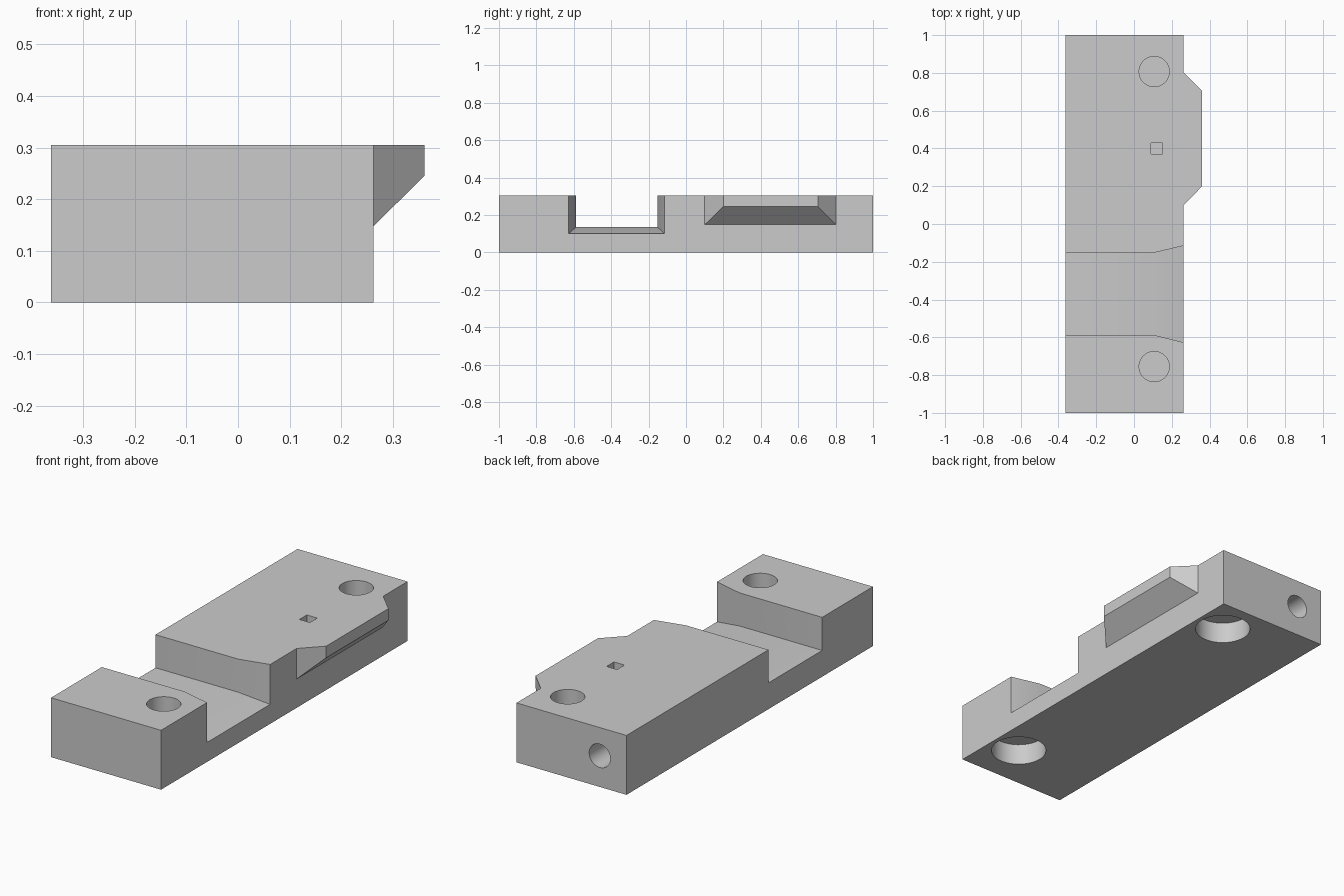
import bpy
import bmesh
from math import radians
from mathutils import Matrix

cube = bpy.data.objects.get("Cube")
if cube:
    bpy.data.objects.remove(cube, do_unlink=True)

grey = bpy.data.materials.new("plain grey")
grey.use_nodes = True
grey.diffuse_color = (0.6, 0.6, 0.6, 1)
grey.node_tree.nodes["Principled BSDF"].inputs["Base Color"].default_value = (0.6, 0.6, 0.6, 1)

LEFT, RIGHT, TOP = -0.362, 0.263, 0.305
HOLE_X = 0.107


def finish(name, bm):
    bmesh.ops.recalc_face_normals(bm, faces=bm.faces)
    mesh = bpy.data.meshes.new(name)
    bm.to_mesh(mesh)
    bm.free()
    mesh.materials.append(grey)
    obj = bpy.data.objects.new(name, mesh)
    bpy.context.collection.objects.link(obj)
    return obj


def loft(name, sections):
    """Join rectangles (x, y0, y1, z0, z1) along x into one solid."""
    bm = bmesh.new()
    rings = [[bm.verts.new(p) for p in ((x, y0, z0), (x, y1, z0), (x, y1, z1), (x, y0, z1))]
             for x, y0, y1, z0, z1 in sections]
    for a, b in zip(rings, rings[1:]):
        for i in range(4):
            j = (i + 1) % 4
            bm.faces.new((a[i], a[j], b[j], b[i]))
    bm.faces.new(rings[0])
    bm.faces.new(rings[-1])
    return finish(name, bm)


def cylinder(name, centre, radius, depth, turn=0):
    bm = bmesh.new()
    place = Matrix.Translation(centre) @ Matrix.Rotation(radians(turn), 4, "X")
    bmesh.ops.create_cone(bm, cap_ends=True, segments=48, radius1=radius,
                          radius2=radius, depth=depth, matrix=place)
    return finish(name, bm)


def combine(body, tool, operation):
    tool.hide_render = True
    mod = body.modifiers.new(tool.name, "BOOLEAN")
    mod.operation = operation
    mod.solver = "EXACT"
    mod.object = tool
    bpy.context.view_layer.objects.active = body
    bpy.ops.object.modifier_apply(modifier=mod.name)
    bpy.data.objects.remove(tool, do_unlink=True)


# Main block with the chamfered side lug
body = loft("mounting_block", [(LEFT, -1, 1, 0, TOP), (RIGHT, -1, 1, 0, TOP)])
lug = loft("side_lug", [(0.2, 0.1, 0.803, 0.148, TOP), (RIGHT, 0.1, 0.803, 0.148, TOP),
                        (0.361, 0.2, 0.705, 0.245, TOP)])
combine(body, lug, "UNION")

# Cross channel, flaring towards the right end
channel = loft("channel_cutter", [(-0.5, -0.588, -0.152, 0.135, 0.5),
                                  (HOLE_X, -0.588, -0.152, 0.135, 0.5),
                                  (RIGHT, -0.627, -0.115, 0.1, 0.5),
                                  (0.419, -0.666, -0.078, 0.065, 0.5)])
combine(body, channel, "DIFFERENCE")

# Screw holes above wide counterbores, with a thin web between
for y in (0.807, -0.755):
    combine(body, cylinder("screw_hole", (HOLE_X, y, 0.26), 0.08, 0.28), "DIFFERENCE")
    combine(body, cylinder("counterbore", (HOLE_X, y, 0), 0.134, 0.22), "DIFFERENCE")

# Small square pocket on top
pocket = loft("square_pocket", [(0.09, 0.37, 0.43, 0.15, 0.4), (0.15, 0.37, 0.43, 0.15, 0.4)])
combine(body, pocket, "DIFFERENCE")

# Round bore in the back end
combine(body, cylinder("back_bore", (-0.21, 0.8, 0.16), 0.06, 0.8, 90), "DIFFERENCE")

# Crisp edges, smooth round walls
bpy.ops.object.select_all(action="DESELECT")
body.select_set(True)
bpy.context.view_layer.objects.active = body
bpy.ops.object.shade_smooth_by_angle(angle=radians(30))
